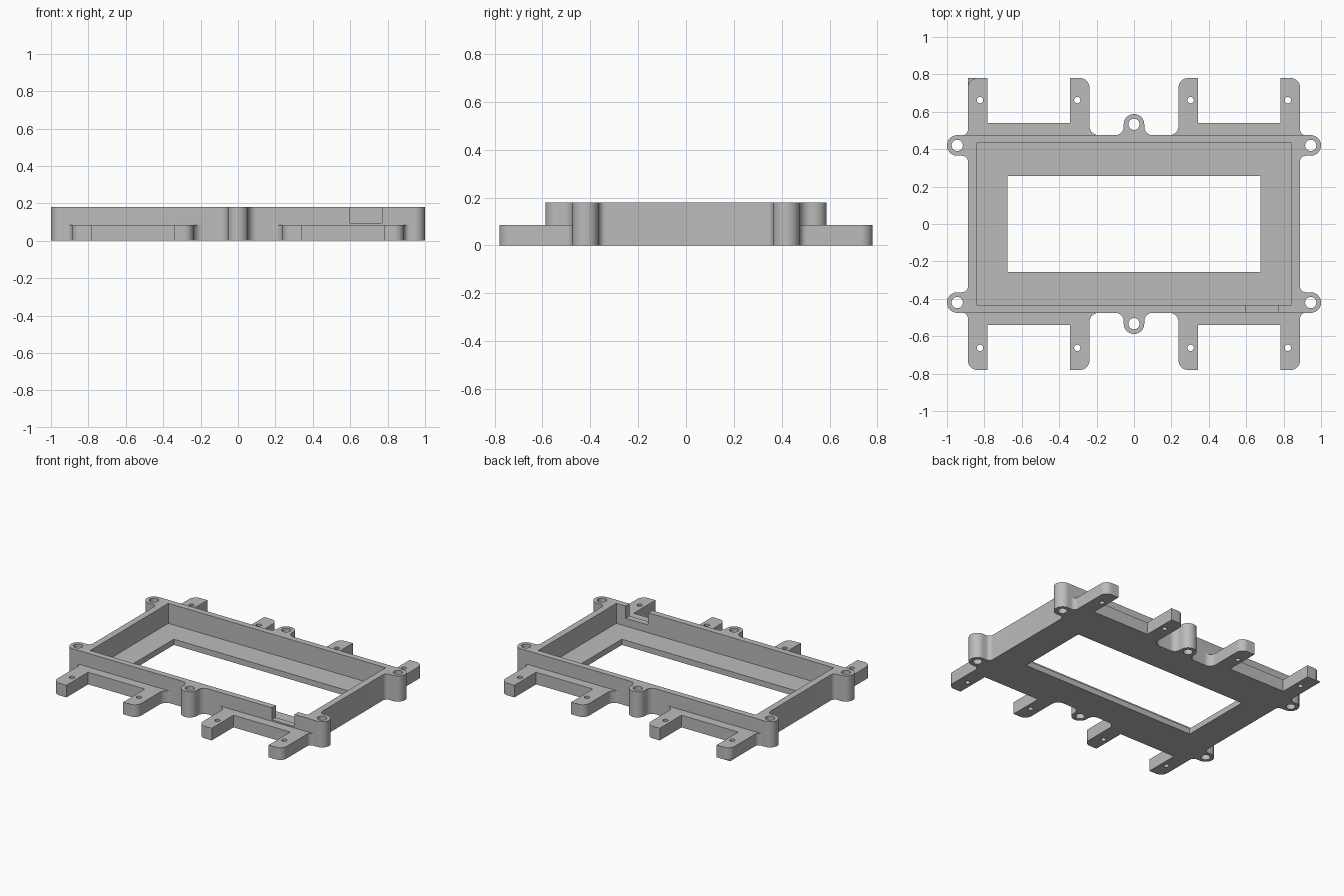
import bpy, bmesh, math
from mathutils import Vector

if "Cube" in bpy.data.objects:
    bpy.data.objects.remove(bpy.data.objects["Cube"], do_unlink=True)

grey = bpy.data.materials.new("light_grey")
grey.use_nodes = True
COLOUR = (0.5, 0.5, 0.5, 1)
grey.diffuse_color = COLOUR
grey.node_tree.nodes["Principled BSDF"].inputs["Base Color"].default_value = COLOUR

TOP, FLANGE_TOP, FLOOR = 0.18, 0.085, 0.04
WALL_X, WALL_Y = 0.888, 0.475
EAR_R = 0.055
SIGNS = [(1, 1), (-1, 1), (-1, -1), (1, -1)]


def rounded(corners, steps=10):
    """Outline with right-angle corners (x, y, radius) turned into arcs."""
    out = []
    for i, (x, y, r) in enumerate(corners):
        p = Vector((x, y))
        if r == 0:
            out.append(p)
            continue
        a = (Vector(corners[i - 1][:2]) - p).normalized()
        b = (Vector(corners[(i + 1) % len(corners)][:2]) - p).normalized()
        centre = p + r * (a + b)
        for k in range(steps + 1):
            t = math.pi / 2 * k / steps
            out.append(centre - r * (b * math.cos(t) + a * math.sin(t)))
    return out


def circle(x, y, r, n=28):
    return [Vector((x + r * math.cos(2 * math.pi * k / n),
                    y + r * math.sin(2 * math.pi * k / n))) for k in range(n)]


def rect(x0, x1, y0, y1):
    return [Vector(p) for p in ((x0, y0), (x1, y0), (x1, y1), (x0, y1))]


def prisms(name, outlines, z0, z1):
    """One object made of upright prisms."""
    bm = bmesh.new()
    for pts in outlines:
        face = bm.faces.new([bm.verts.new((p.x, p.y, z0)) for p in pts])
        res = bmesh.ops.extrude_face_region(bm, geom=[face])
        verts = [v for v in res["geom"] if isinstance(v, bmesh.types.BMVert)]
        bmesh.ops.translate(bm, verts=verts, vec=(0, 0, z1 - z0))
    bmesh.ops.remove_doubles(bm, verts=bm.verts, dist=1e-5)
    bmesh.ops.recalc_face_normals(bm, faces=bm.faces)
    mesh = bpy.data.meshes.new(name)
    bm.to_mesh(mesh)
    bm.free()
    mesh.materials.append(grey)
    obj = bpy.data.objects.new(name, mesh)
    bpy.context.collection.objects.link(obj)
    return obj


def combine(target, other, operation):
    bpy.context.view_layer.objects.active = target
    mod = target.modifiers.new(operation, 'BOOLEAN')
    mod.operation, mod.object, mod.solver = operation, other, 'EXACT'
    bpy.ops.object.modifier_apply(modifier=mod.name)
    bpy.data.objects.remove(other, do_unlink=True)


# Tray wall outline: one quarter with its corner ear and half the middle boss
quarter = [(WALL_X, WALL_Y - 2 * EAR_R, 0.03), (1, WALL_Y - 2 * EAR_R, EAR_R),
           (1, WALL_Y, EAR_R), (EAR_R, WALL_Y, 0.045), (EAR_R, 0.588, EAR_R)]
outline = []
for sx, sy in SIGNS:
    part = [(sx * x, sy * y, r) for x, y, r in quarter]
    outline += part if sx * sy > 0 else part[::-1]
frame = prisms("tray_frame", [rounded(outline)], 0, TOP)

# Low flanges: two legs joined by a shelf, in every quarter
flange = [(0.93, WALL_Y, 0), (WALL_X, WALL_Y, 0.03), (WALL_X, 0.78, 0.05),
          (0.783, 0.78, 0), (0.783, 0.54, 0), (0.343, 0.54, 0),
          (0.343, 0.78, 0), (0.238, 0.78, 0.05), (0.238, WALL_Y, 0.05),
          (0.18, WALL_Y, 0), (0.18, 0.455, 0), (0.93, 0.455, 0)]
legs = prisms("flange_legs",
              [rounded([(sx * x, sy * y, r) for x, y, r in flange])
               for sx, sy in SIGNS], 0, FLANGE_TOP)
combine(frame, legs, 'UNION')

# Cavity, window and cable notch
combine(frame, prisms("cavity", [rect(-0.842, 0.842, -0.432, 0.432)], FLOOR, 0.3), 'DIFFERENCE')
combine(frame, prisms("window", [rect(-0.677, 0.677, -0.257, 0.257)], -0.1, 0.1), 'DIFFERENCE')
combine(frame, prisms("notch", [rect(0.595, 0.77, -0.6, -0.4)], 0.095, 0.3), 'DIFFERENCE')

# Screw holes in the ears, bosses and legs
holes = [circle(0, s * 0.533, 0.03) for s in (1, -1)]
for sx, sy in SIGNS:
    holes.append(circle(sx * 0.945, sy * 0.42, 0.03))
    holes += [circle(sx * x, sy * 0.662, 0.017) for x in (0.303, 0.823)]
combine(frame, prisms("holes", holes, -0.1, 0.3), 'DIFFERENCE')

# Thin square toe under the back right leg
prisms("leg_toe", [rect(-WALL_X, -0.838, 0.73, 0.78)], 0, 0.004)

# Smooth arcs, sharp edges
bpy.ops.object.select_all(action='DESELECT')
frame.select_set(True)
bpy.context.view_layer.objects.active = frame
bpy.ops.object.shade_smooth_by_angle(angle=math.radians(30))
